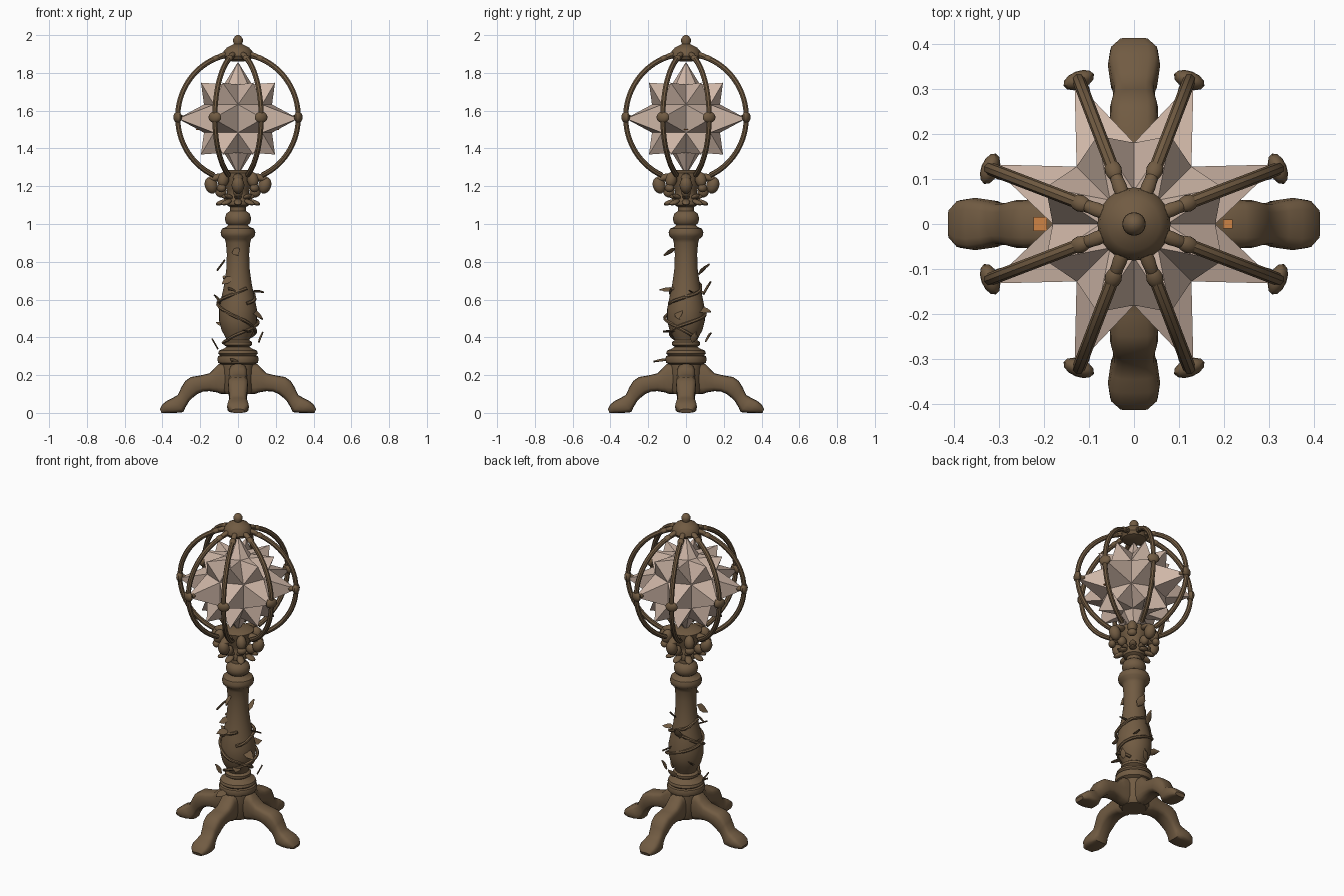
import bpy, bmesh, random
from math import sin, cos, pi, radians, copysign
from mathutils import Matrix, Vector

if "Cube" in bpy.data.objects:
    bpy.data.objects.remove(bpy.data.objects["Cube"])
random.seed(4)


def material(name, rgb):
    m = bpy.data.materials.new(name)
    m.use_nodes = True
    m.diffuse_color = (*rgb, 1)
    m.node_tree.nodes["Principled BSDF"].inputs["Base Color"].default_value = (*rgb, 1)
    return m


BRONZE = material("aged bronze", (0.165, 0.105, 0.055))
GLASS = material("pale star glass", (0.62, 0.47, 0.385))
AMBER = material("amber", (0.62, 0.23, 0.06))


def finish(name, bm, mat, smooth=True):
    bmesh.ops.recalc_face_normals(bm, faces=bm.faces)
    me = bpy.data.meshes.new(name)
    bm.to_mesh(me)
    bm.free()
    me.materials.append(mat)
    ob = bpy.data.objects.new(name, me)
    bpy.context.collection.objects.link(ob)
    if smooth:
        bpy.ops.object.select_all(action="DESELECT")
        ob.select_set(True)
        bpy.context.view_layer.objects.active = ob
        bpy.ops.object.shade_smooth_by_angle(angle=radians(40))


def loft(bm, rings):
    """Skin a row of equal point rings and cap both ends."""
    rows = [[bm.verts.new(p) for p in ring] for ring in rings]
    n = len(rows[0])
    for a, b in zip(rows, rows[1:]):
        for i in range(n):
            bm.faces.new((a[i], a[(i + 1) % n], b[(i + 1) % n], b[i]))
    bm.faces.new(rows[0])
    bm.faces.new(rows[-1])


def lathe(name, profile, n=32):
    bm = bmesh.new()
    loft(bm, [[(r * cos(2 * pi * i / n), r * sin(2 * pi * i / n), z) for i in range(n)]
              for r, z in profile])
    finish(name, bm, BRONZE)


def tube(bm, path, radius, n=8):
    rings = []
    for i, p in enumerate(path):
        t = (path[min(i + 1, len(path) - 1)] - path[max(i - 1, 0)]).normalized()
        u = t.cross(Vector((-p.y, p.x, 0))).normalized()
        v = t.cross(u)
        rings.append([p + radius * (u * cos(2 * pi * k / n) + v * sin(2 * pi * k / n))
                      for k in range(n)])
    loft(bm, rings)


def blob(bm, az, r, z, size, pitch=0):
    """Ellipsoid at a polar place; size is radial, sideways, up."""
    m = (Matrix.Rotation(az, 4, "Z") @ Matrix.Translation((r, 0, z))
         @ Matrix.Rotation(pitch, 4, "Y") @ Matrix.Diagonal((*size, 1)))
    bmesh.ops.create_uvsphere(bm, u_segments=12, v_segments=8, radius=1, matrix=m)


def leaf(bm, az, r, z, size, pitch, roll):
    """Pointed leaf with a raised midrib."""
    m = (Matrix.Rotation(az, 4, "Z") @ Matrix.Translation((r, 0, z))
         @ Matrix.Rotation(roll, 4, "X") @ Matrix.Rotation(pitch, 4, "Y"))
    rings = []
    for x, w in ((-1, .12), (-.4, .6), (.2, .55), (1, .06)):
        rings.append([m @ (size * Vector((x, s * w, h)))
                      for s, h in ((-1, .12), (0, -.08), (1, .12), (0, .16))])
    loft(bm, rings)


QUARTERS = [k * pi / 2 for k in range(4)]
RIB_AZ = [q + s * radians(21) for q in QUARTERS for s in (-1, 1)]

# Turned pedestal
COLUMN = [(.07, .10), (.085, .12), (.085, .255), (.105, .265), (.11, .285), (.105, .30),
          (.095, .305), (.105, .315), (.10, .33), (.075, .34), (.06, .35), (.075, .36),
          (.075, .375), (.06, .385), (.066, .40), (.088, .44), (.1, .49), (.1, .55),
          (.088, .61), (.073, .68), (.062, .76), (.059, .84), (.064, .90), (.07, .92),
          (.088, .935), (.092, .955), (.085, .975), (.06, .985), (.052, .995), (.064, 1.005),
          (.07, 1.03), (.062, 1.055), (.042, 1.07), (.042, 1.09), (.06, 1.10), (.065, 1.13),
          (.055, 1.15), (.06, 1.18), (.085, 1.24), (.09, 1.27), (.05, 1.285)]
lathe("pedestal_column", COLUMN)


def column_radius(z):
    for (r0, z0), (r1, z1) in zip(COLUMN, COLUMN[1:]):
        if z0 <= z <= z1:
            return r0 + (r1 - r0) * (z - z0) / (z1 - z0)


# Four scrolled legs: top x, top z, bottom x, bottom z, half width
LEG = [(.04, .26, .04, .10, .048), (.10, .26, .09, .10, .05), (.125, .235, .11, .108, .05),
       (.15, .21, .15, .115, .05), (.20, .198, .185, .113, .052), (.25, .19, .215, .10, .054),
       (.28, .168, .24, .08, .053), (.30, .135, .26, .06, .047), (.318, .095, .278, .03, .046),
       (.345, .08, .29, .004, .053), (.375, .065, .33, 0, .058), (.40, .045, .37, 0, .053),
       (.413, .02, .405, 0, .032)]
bm = bmesh.new()
for q in QUARTERS:
    turn = Matrix.Rotation(q, 3, "Z")
    rings = []
    for tx, tz, bx, bz, w in LEG:
        ring = []
        for k in range(16):
            c, s = cos(k * pi / 8), sin(k * pi / 8)
            y = w * copysign(abs(c) ** .6, c)
            f = .5 + .5 * copysign(abs(s) ** .6, s)
            ring.append(turn @ Vector((bx + (tx - bx) * f, y, bz + (tz - bz) * f)))
        rings.append(ring)
    loft(bm, rings)
finish("legs", bm, BRONZE)

# Capital: scrolls, corner leaves and a drooping leaf collar
bm = bmesh.new()
for q in QUARTERS:
    blob(bm, q, .142, 1.205, (.034, .034, .045), .3)
    blob(bm, q, .115, 1.245, (.05, .028, .02), .25)
    blob(bm, q, .09, 1.17, (.03, .025, .03))
    d = q + pi / 4
    blob(bm, d, .11, 1.235, (.032, .03, .042), -.3)
    blob(bm, d, .125, 1.19, (.022, .028, .022))
    for a in (q, d):
        blob(bm, a, .085, 1.115, (.035, .022, .013), .35)
        blob(bm, a, .07, 1.145, (.03, .02, .012), -.4)
finish("capital_scrolls", bm, BRONZE)

# Globe cage ribs
bm = bmesh.new()
for az in RIB_AZ:
    path = []
    for i in range(33):
        t = radians(-66 + i * (147 / 32))
        r = .342 * cos(t)
        path.append(Vector((r * cos(az), r * sin(az), 1.565 + .335 * sin(t))))
    tube(bm, path, .0145)
finish("cage_ribs", bm, BRONZE)

# Leaf ornaments on the rib middles
bm = bmesh.new()
for az in RIB_AZ:
    blob(bm, az, .342, 1.565, (.02, .036, .03))
    blob(bm, az, .337, 1.61, (.01, .014, .03), -.15)
    blob(bm, az, .337, 1.52, (.01, .014, .03), .15)
    blob(bm, az, .318, 1.562, (.028, .016, .014))
finish("rib_ornaments", bm, BRONZE)

# Crown with leaf fingers and finial
lathe("crown_finial", [(.03, 1.86), (.07, 1.872), (.081, 1.89), (.076, 1.915), (.058, 1.935),
                       (.034, 1.947), (.022, 1.953), (.026, 1.967), (.025, 1.98),
                       (.017, 1.993), (.006, 2.0)])
bm = bmesh.new()
for az in RIB_AZ:
    blob(bm, az, .088, 1.895, (.04, .016, .012), .3)
    blob(bm, az, .128, 1.877, (.026, .019, .015), .45)
finish("crown_leaves", bm, BRONZE)

# Many-pointed star: every face of a banded ball is raised to a spike
LATS = [radians(a) for a in (-67.5, -22.5, 22.5, 67.5)]
bm = bmesh.new()
loft(bm, [[Vector((cos(a) * cos(k * pi / 4), cos(a) * sin(k * pi / 4), sin(a))) * .195
           for k in range(8)] for a in LATS])
for f in list(bm.faces):
    c = f.calc_center_median()
    if len(f.verts) == 8:
        tip = c.normalized() * .30
    elif abs(c.z) < .03:
        tip = c.normalized() * .345
    else:
        tip = Vector((c.x, c.y, 0)).normalized() * .212
        tip.z = copysign(.19, c.z)
    bmesh.ops.poke(bm, faces=[f])["verts"][0].co = tip
bmesh.ops.translate(bm, verts=bm.verts, vec=(0, 0, 1.558))
finish("star_lantern", bm, GLASS, smooth=False)

# Amber slips tucked in the side valleys of the star
bm = bmesh.new()
for x, s in ((-.208, .03), (.208, .02)):
    m = Matrix.Translation((x, 0, 1.5)) @ Matrix.Diagonal((s, s, .006, 1))
    bmesh.ops.create_cube(bm, size=1, matrix=m)
finish("amber_slips", bm, AMBER, smooth=False)

# Vines climbing the column
bm = bmesh.new()
for start, low, high, turns in ((3.4, .37, .66, 1.3), (.6, .40, .64, -.8), (5.2, .58, .72, .7)):
    path = []
    for i in range(41):
        f = i / 40
        z = low + (high - low) * f
        a = start + 2 * pi * turns * f
        r = column_radius(z) + .006 + .006 * sin(f * 19)
        path.append(Vector((r * cos(a), r * sin(a), z)))
    tube(bm, path, .009, 6)
finish("vines", bm, BRONZE)

# Ivy leaves: azimuth in degrees, radius, height
bm = bmesh.new()
for az, r, z in ((190, .125, .365), (20, .13, .40), (-20, .105, .52), (15, .11, .64),
                 (170, .11, .60), (200, .095, .78), (75, .10, .76), (-95, .085, .85),
                 (100, .115, .66), (-110, .11, .65), (85, .12, .40), (-100, .135, .275),
                 (60, .11, .54), (-60, .10, .43), (140, .11, .47), (-135, .08, .70)):
    leaf(bm, radians(az), r, z, random.uniform(.03, .042),
         random.uniform(-1.3, 1.3), random.uniform(-.8, .8))
finish("ivy_leaves", bm, BRONZE)
